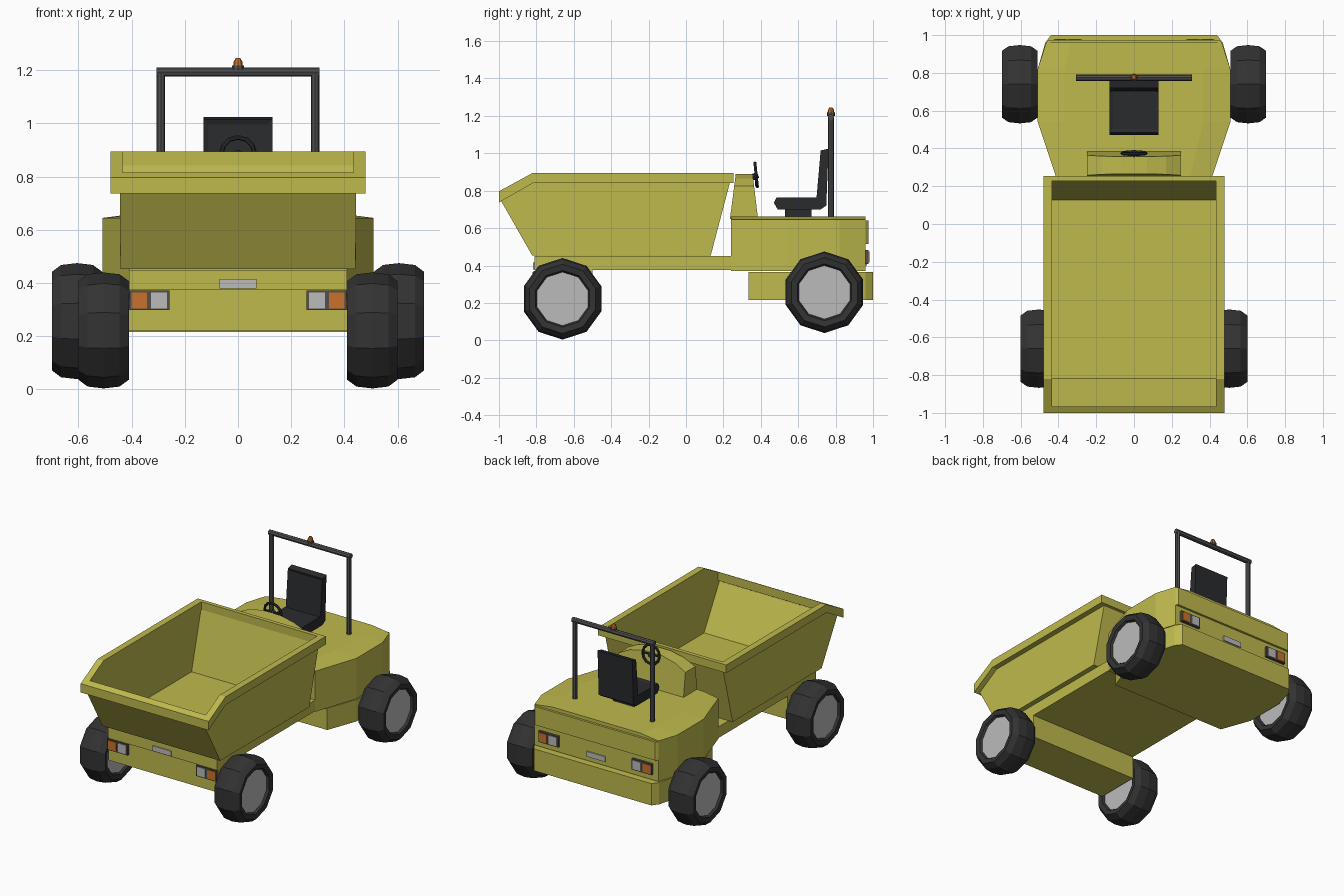
import bpy, bmesh, math
from mathutils import Matrix, Vector

if "Cube" in bpy.data.objects:
    bpy.data.objects.remove(bpy.data.objects["Cube"])


def material(name, *rgb):
    m = bpy.data.materials.new(name)
    m.use_nodes = True
    m.diffuse_color = (*rgb, 1)
    m.node_tree.nodes["Principled BSDF"].inputs["Base Color"].default_value = (*rgb, 1)
    return m


YELLOW = material("olive yellow paint", .52, .49, .075)
TYRE = material("tyre rubber", .033, .033, .033)
HUB = material("hub grey", .5, .5, .5)
BAR = material("bar grey", .08, .08, .083)
SEAT = material("seat black", .022, .024, .026)
ORANGE = material("orange lens", .58, .17, .025)


def finish(name, bm, *mats):
    bmesh.ops.recalc_face_normals(bm, faces=bm.faces)
    me = bpy.data.meshes.new(name)
    bm.to_mesh(me)
    bm.free()
    for m in mats:
        me.materials.append(m)
    ob = bpy.data.objects.new(name, me)
    bpy.context.collection.objects.link(ob)
    return ob


def loft(name, rings, mat):
    """Bridge matching rings of points and cap both ends."""
    bm = bmesh.new()
    loops = [[bm.verts.new(p) for p in ring] for ring in rings]
    for a, b in zip(loops, loops[1:]):
        for i in range(len(a)):
            j = (i + 1) % len(a)
            bm.faces.new((a[i], a[j], b[j], b[i]))
    bm.faces.new(loops[0])
    bm.faces.new(loops[-1])
    return finish(name, bm, mat)


def side_prism(name, pts, x0, x1, mat):
    return loft(name, [[(x, y, z) for y, z in pts] for x in (x0, x1)], mat)


def box(name, x0, x1, y0, y1, z0, z1, mat):
    return side_prism(name, [(y0, z0), (y1, z0), (y1, z1), (y0, z1)], x0, x1, mat)


def tube(name, a, b, r, mat, r2=None, sides=8):
    a, b = Vector(a), Vector(b)
    bm = bmesh.new()
    turn = (b - a).to_track_quat('Z', 'Y').to_matrix().to_4x4()
    bmesh.ops.create_cone(bm, cap_ends=True, segments=sides, radius1=r,
                          radius2=r if r2 is None else r2, depth=(b - a).length,
                          matrix=Matrix.Translation((a + b) / 2) @ turn)
    return finish(name, bm, mat)


def plan(half, z, squeeze=1):
    """Mirror a half outline into a closed ring at height z."""
    return ([(x * squeeze, y, z) for x, y in half]
            + [(-x * squeeze, y, z) for x, y in reversed(half)])


# Wheels: ten-sided barrel tyres with recessed hubs on both sides
def wheel(name, x, y, z):
    profile = [(-.075, .143), (-.09, .152), (-.095, .185), (-.06, .211), (0, .218),
               (.06, .211), (.095, .185), (.09, .152), (.075, .143)]
    rings = []
    for dx, r in profile:
        rings.append([(x + dx, y + r * math.sin(k * math.tau / 10),
                       z + r * math.cos(k * math.tau / 10)) for k in range(10)])
    ob = loft(name, rings, TYRE)
    ob.data.materials.append(HUB)
    for f in ob.data.polygons:
        f.material_index = int(len(f.vertices) == 10)


for side, s in (("left", 1), ("right", -1)):
    wheel(side + "_front_wheel", s * .505, -.66, .222)
    wheel(side + "_rear_wheel", s * .605, .74, .257)

# Skip: open sheet tub with sloping ends
tub = [(.232, .845), (.13, .455), (-.82, .455), (-.985, .745), (-.82, .845)]
bm = bmesh.new()
lft, rgt = [[bm.verts.new((x, y, z)) for y, z in tub] for x in (.44, -.44)]
bm.faces.new(lft)
bm.faces.new(rgt)
for i in range(3):
    bm.faces.new((lft[i], lft[i + 1], rgt[i + 1], rgt[i]))
skip = finish("skip_tub", bm, YELLOW)
shell = skip.modifiers.new("sheet", 'SOLIDIFY')
shell.thickness = .008
shell.offset = 0

# Skip rim: two cranked side rails and two end rails
rail = [(-1, .737), (-.82, .84), (.255, .84), (.255, .895), (-.82, .895), (-1, .797)]
for side, s in (("left", 1), ("right", -1)):
    side_prism(side + "_skip_rim", rail, s * .435, s * .48, YELLOW)
side_prism("front_skip_rim", [(-1, .737), (-.965, .757), (-.965, .816), (-1, .797)],
           -.437, .437, YELLOW)
box("rear_skip_rim", -.437, .437, .228, .255, .84, .895, YELLOW)

# Chassis beam and front block
box("chassis_beam", -.41, .41, -.81, .36, .375, .45, YELLOW)
box("front_block", -.41, .41, -.80, -.5, .22, .38, YELLOW)

# Rear body: tapered plan, crowned deck, lower bumper
hips = [(.51, .54), (.51, .82)]
upper = [(.41, .24)] + hips + [(.465, .96)]
lower = [(.435, .335)] + hips + [(.47, .96), (.44, 1.0)]
loft("rear_body", [plan(upper, .37), plan(upper, .645), plan(upper, .663, .72)], YELLOW)
loft("lower_rear_body", [plan(lower, .217), plan(lower, .365)], YELLOW)
lip = [(.47, .94), (.465, .96), (.45, .975)]
loft("rear_lip", [plan(lip, .515), plan(lip, .64)], YELLOW)

# Dashboard with an arched top
arch = [(.25, .65), (.25, .825), (.17, .865), (.07, .888)]
arch += [(-x, z) for x, z in reversed(arch)]
loft("dashboard", [[(x, .235 + (z - .65) * .13, z) for x, z in arch],
                   [(x, .385 - (z - .65) * .12, z) for x, z in arch]], YELLOW)

# Steering wheel and column
tilt = Matrix.Translation((0, .375, .885)) @ Matrix.Rotation(math.radians(-84), 4, 'X')
bm = bmesh.new()
rim = []
for i in range(12):
    a = i * math.tau / 12
    ring = []
    for k in range(6):
        b = k * math.tau / 6
        r = .063 + .009 * math.cos(b)
        ring.append(bm.verts.new(tilt @ Vector((r * math.cos(a), r * math.sin(a),
                                               .009 * math.sin(b)))))
    rim.append(ring)
for i in range(12):
    p, q = rim[i], rim[(i + 1) % 12]
    for k in range(6):
        n = (k + 1) % 6
        bm.faces.new((p[k], q[k], q[n], p[n]))
finish("steering_wheel", bm, SEAT)
for i, a in enumerate((0, math.pi, -math.pi / 2)):
    tube(f"steering_spoke_{i}", (0, .375, .885),
         (.062 * math.cos(a), .375, .885 + .062 * math.sin(a)), .007, SEAT, sides=6)
tube("steering_column", (0, .33, .86), (0, .385, .885), .017, SEAT)

# Seat: pedestal, cushion and leaning backrest with raised borders
box("seat_pedestal", -.08, .08, .53, .67, .655, .71, SEAT)
cushion = side_prism("seat_cushion", [(.49, .70), (.72, .70), (.75, .72), (.74, .765),
                                      (.485, .765), (.47, .735)], -.13, .13, SEAT)
back = side_prism("seat_back", [(.695, .73), (.75, .72), (.762, 1.025), (.72, 1.015)],
                  -.13, .13, SEAT)
for ob, way in ((cushion, Vector((0, 0, 1))), (back, Vector((0, -1, 0)))):
    bm = bmesh.new()
    bm.from_mesh(ob.data)
    bm.normal_update()
    face = max(bm.faces, key=lambda f: f.normal.dot(way))
    bmesh.ops.inset_region(bm, faces=[face], thickness=.025, depth=-.008)
    bm.to_mesh(ob.data)
    bm.free()

# Roll bar and beacon
for side, s in (("left", 1), ("right", -1)):
    tube(side + "_roll_post", (s * .29, .775, .64), (s * .29, .775, 1.195), .016, BAR)
tube("roll_crossbar", (-.307, .775, 1.193), (.307, .775, 1.193), .017, BAR)
tube("beacon_base", (0, .775, 1.2), (0, .775, 1.217), .022, BAR)
tube("beacon_lens", (0, .775, 1.217), (0, .775, 1.233), .018, ORANGE, .016)
tube("beacon_cap", (0, .775, 1.233), (0, .775, 1.246), .016, ORANGE, .008)


# Lamps: dark housings with an orange outer and a pale inner lens
def lamps(end, y, out, z, inner):
    for side, s in (("left", 1), ("right", -1)):
        def plate(part, a, b, depth, gap, mat):
            box(f"{side}_{end}_{part}", s * (inner + a), s * (inner + b),
                y - out * .01, y + out * depth, z - .037 + gap, z + .037 - gap, mat)
        plate("lamp_housing", 0, .15, .016, 0, BAR)
        plate("clear_lens", .01, .07, .02, .007, HUB)
        plate("orange_lens", .085, .143, .02, .007, ORANGE)


lamps("front", -.80, -1, .335, .257)
lamps("rear", .96, 1, .445, .275)
box("front_plate", -.07, .07, -.817, -.80, .38, .415, HUB)
box("rear_plate", -.07, .07, .95, .968, .40, .435, HUB)
